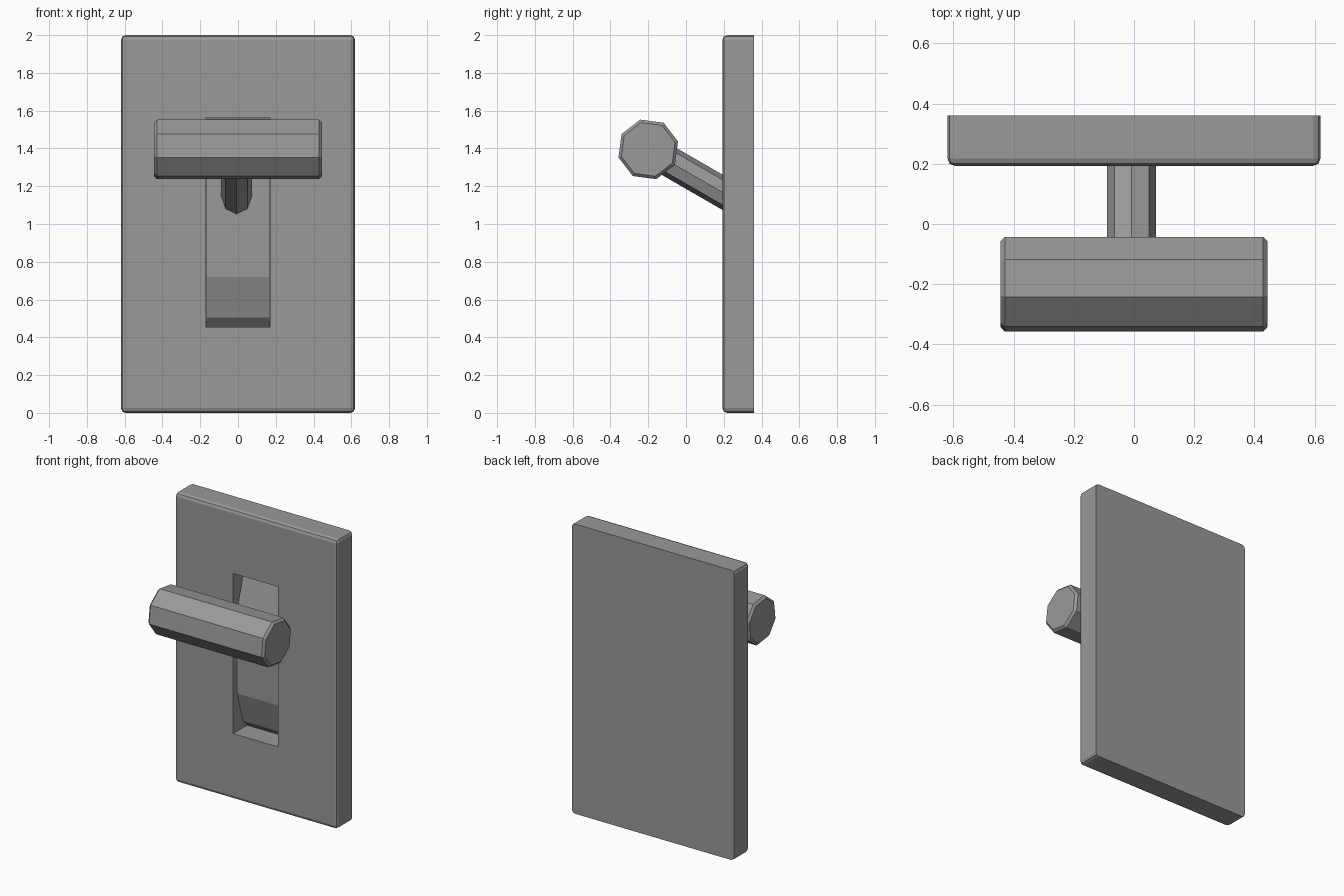
import bpy, bmesh, math
from mathutils import Matrix, Vector

if "Cube" in bpy.data.objects:
    bpy.data.objects.remove(bpy.data.objects["Cube"])

# Dark grey for every part
grey = bpy.data.materials.new("dark_grey")
grey.diffuse_color = (0.32, 0.32, 0.32, 1)
grey.use_nodes = True
grey.node_tree.nodes["Principled BSDF"].inputs["Base Color"].default_value = grey.diffuse_color


def finish(bm, name):
    bmesh.ops.recalc_face_normals(bm, faces=bm.faces[:])
    me = bpy.data.meshes.new(name)
    bm.to_mesh(me)
    bm.free()
    me.materials.append(grey)
    ob = bpy.data.objects.new(name, me)
    bpy.context.collection.objects.link(ob)
    return ob


def octagon_bar(name, a, b, radius, matrix, bevel=0):
    """Eight-sided bar along local z from a to b, placed by matrix."""
    bm = bmesh.new()
    bmesh.ops.create_cone(bm, cap_ends=True, segments=8, radius1=radius, radius2=radius,
                          depth=b - a, matrix=Matrix.Translation((0, 0, (a + b) / 2)))
    if bevel:
        rims = [e for e in bm.edges if abs(e.verts[0].co.z - e.verts[1].co.z) < 1e-4]
        bmesh.ops.bevel(bm, geom=rims, offset=bevel, segments=1, profile=0.5, affect='EDGES')
    bm.transform(matrix)
    return finish(bm, name)


FRONT, BACK = 0.193, 0.36
SLOT_X, SLOT_LOW, SLOT_HIGH = 0.172, 0.455, 1.56

# Wall plate: softened front rim and corners, flat back
bm = bmesh.new()
bmesh.ops.create_cube(bm, size=1)
bm.transform(Matrix.Translation((0, (FRONT + BACK) / 2, 1))
             @ Matrix.Diagonal((1.24, BACK - FRONT, 2, 1)))
edges = [e for e in bm.edges if min(v.co.y for v in e.verts) < FRONT + 0.01]
bmesh.ops.bevel(bm, geom=edges, offset=0.025, segments=2, profile=0.5, affect='EDGES')

# Recessed slot in the front face
bm.normal_update()
face = max((f for f in bm.faces if f.normal.y < -0.99), key=lambda f: f.calc_area())
bmesh.ops.inset_individual(bm, faces=[face], thickness=0.1)
for v in face.verts:
    v.co.x = math.copysign(SLOT_X, v.co.x)
    v.co.z = SLOT_HIGH if v.co.z > 1 else SLOT_LOW
new = bmesh.ops.extrude_discrete_faces(bm, faces=[face])["faces"]
for v in new[0].verts:
    v.co.y = 0.345
finish(bm, "wall_plate")

# Curved rocker filling the slot, a faceted profile extruded along x
half = [(0.345, 0.455), (0.295, 0.505), (0.23, 0.72)]
profile = half + [(y, 2.01 - z) for y, z in reversed(half)]
bm = bmesh.new()
f = bm.faces.new([bm.verts.new((-SLOT_X + 0.004, y, z)) for y, z in profile])
ext = bmesh.ops.extrude_face_region(bm, geom=[f])["geom"]
bmesh.ops.translate(bm, vec=(2 * SLOT_X - 0.008, 0, 0),
                    verts=[g for g in ext if isinstance(g, bmesh.types.BMVert)])
finish(bm, "slot_rocker")

# Crossbar grip, its facets turned to line up with the lever
grip = Vector((0, -0.2, 1.395))
to_x = Matrix(((0, 0, 1, 0), (1, 0, 0, 0), (0, 1, 0, 0), (0, 0, 0, 1)))
octagon_bar("grip_bar", -0.444, 0.444, 0.163,
            Matrix.Translation(grip) @ to_x @ Matrix.Rotation(math.radians(15), 4, 'Z'), 0.015)

# Lever stem sloping 30 degrees down into the slot
direction = Vector((0, math.cos(math.radians(30)), -math.sin(math.radians(30))))
octagon_bar("lever_stem", 0.05, 0.58, 0.081,
            Matrix.Translation(grip + Vector((-0.008, 0, 0)))
            @ direction.to_track_quat('Z', 'Y').to_matrix().to_4x4())
